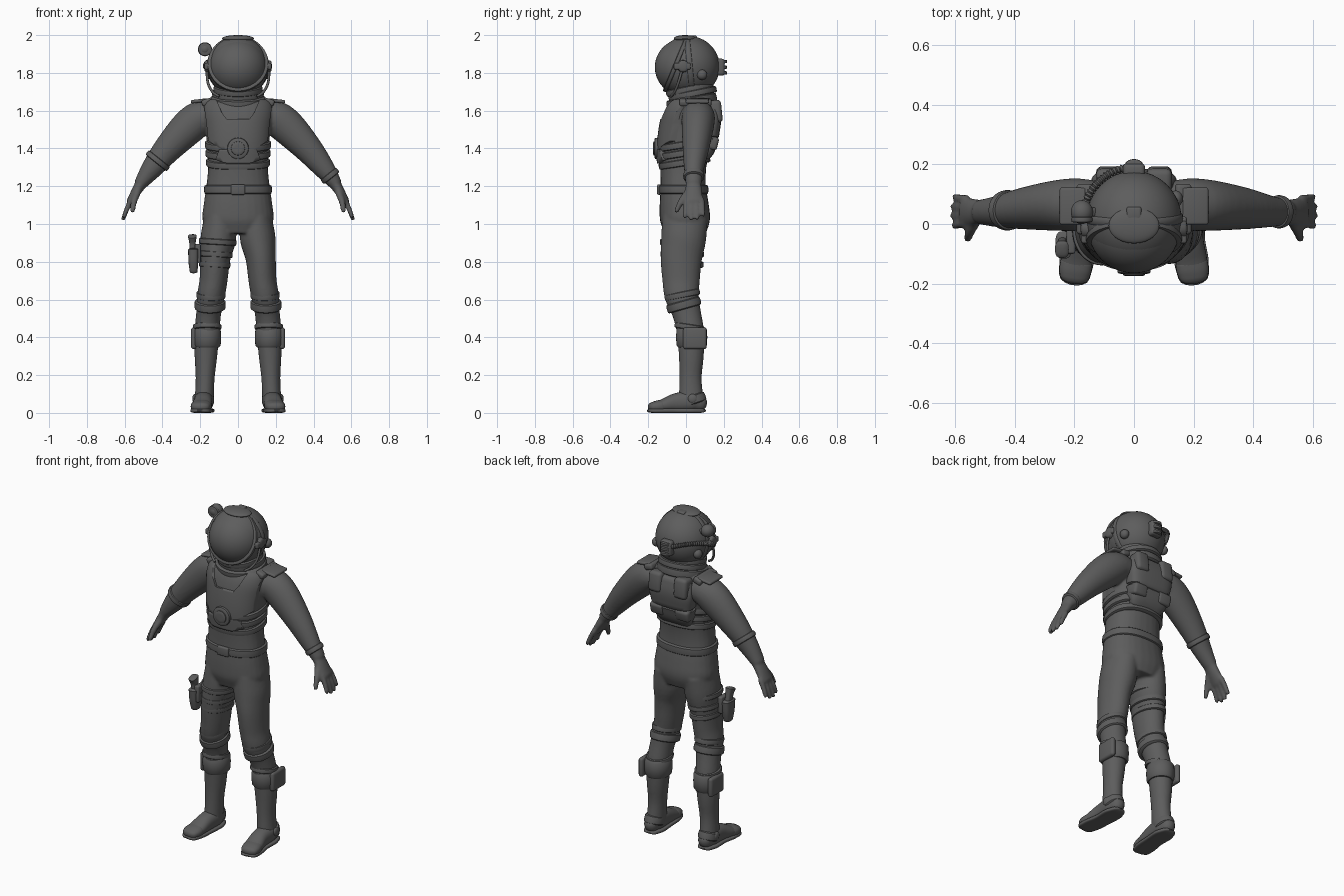
import bpy, bmesh, math
from mathutils import Vector, Matrix

cube = bpy.data.objects.get("Cube")
if cube:
    bpy.data.objects.remove(cube)

GREY = bpy.data.materials.new("suit_grey")
GREY.use_nodes = True
GREY.diffuse_color = (0.11, 0.11, 0.11, 1)
GREY.node_tree.nodes["Principled BSDF"].inputs["Base Color"].default_value = (0.11, 0.11, 0.11, 1)
Y, Z = Vector((0, 1, 0)), Vector((0, 0, 1))


def finish(name, bm, angle=40):
    bmesh.ops.recalc_face_normals(bm, faces=bm.faces[:])
    me = bpy.data.meshes.new(name)
    bm.to_mesh(me)
    bm.free()
    me.shade_smooth()
    me.set_sharp_from_angle(angle=math.radians(angle))
    me.materials.append(GREY)
    ob = bpy.data.objects.new(name, me)
    bpy.context.collection.objects.link(ob)
    return ob


def spline(pts, steps):
    """Catmull-Rom through points of (x, y, z, radius a, radius b)."""
    p = [Vector(q) for q in pts]
    p = [p[0] * 2 - p[1]] + p + [p[-1] * 2 - p[-2]]
    out = []
    for i in range(1, len(p) - 2):
        a, b, c, d = p[i - 1:i + 3]
        for k in range(steps):
            t = k / steps
            out.append((b * 2 + (c - a) * t + (a * 2 - b * 5 + c * 4 - d) * t * t
                        + (b * 3 - a - c * 3 + d) * t ** 3) * 0.5)
    return out + [p[-2]]


def loft(bm, pts, ref=Y, sides=28, power=2.0, steps=4, dome=0.0):
    """Closed tube with superelliptic sections; radius b lies along ref."""
    p = spline(pts, steps) if steps > 1 else [Vector(q) for q in pts]
    rows = []
    for i, q in enumerate(p):
        t = Vector(p[min(i + 1, len(p) - 1)][:3]) - Vector(p[max(i - 1, 0)][:3])
        rows.append((Vector(q[:3]), t.normalized(), q[3], q[4]))
    if dome:
        for end, sign in ((0, -1), (-1, 1)):
            c, t, ra, rb = rows[end]
            for deg in (30, 55, 78):
                s, k = math.sin(math.radians(deg)), math.cos(math.radians(deg))
                row = (c + t * sign * s * dome * min(ra, rb), t, ra * k, rb * k)
                rows.insert(0, row) if sign < 0 else rows.append(row)
    rings = []
    for c, t, ra, rb in rows:
        b = (ref - t * ref.dot(t)).normalized()
        a = b.cross(t)
        ring = []
        for j in range(sides):
            u = math.tau * j / sides
            x, y = (math.copysign(abs(f(u)) ** (2 / power), f(u)) for f in (math.cos, math.sin))
            ring.append(bm.verts.new(c + a * x * ra + b * y * rb))
        rings.append(ring)
    for r, s in zip(rings, rings[1:]):
        for j in range(sides):
            k = (j + 1) % sides
            bm.faces.new((r[j], r[k], s[k], s[j]))
    bm.faces.new(rings[0])
    bm.faces.new(rings[-1])


def tube(name, pts, **kw):
    bm = bmesh.new()
    loft(bm, pts, **kw)
    return finish(name, bm)


def band(name, c, n, ra, rb, h, ref=Y, power=2.0, edge=0.01):
    """Rounded strap around a limb, with its axis along n."""
    c, n = Vector(c), Vector(n).normalized()
    prof = ((-.5, 2), (-.48, .8), (-.38, .2), (0, 0), (.38, .2), (.48, .8), (.5, 2))
    pts = [(*(c + n * h * o), ra - edge * e, rb - edge * e) for o, e in prof]
    return tube(name, pts, ref=ref, steps=1, sides=48, power=power)


def block(name, loc, size, rot=(0, 0, 0), bevel=0.008):
    bm = bmesh.new()
    bmesh.ops.create_cube(bm, size=1)
    bmesh.ops.scale(bm, vec=size, verts=bm.verts)
    bmesh.ops.bevel(bm, geom=bm.edges[:], offset=bevel, segments=3, profile=0.5, affect='EDGES')
    ob = finish(name, bm)
    ob.location, ob.rotation_euler = loc, rot
    return ob


def ball(name, loc, radii):
    bm = bmesh.new()
    bmesh.ops.create_uvsphere(bm, u_segments=48, v_segments=32, radius=1)
    bmesh.ops.scale(bm, vec=radii, verts=bm.verts)
    bmesh.ops.translate(bm, vec=loc, verts=bm.verts)
    return finish(name, bm)


TORSO = [(0, -.005, .95, .15, .11), (0, -.005, 1.02, .188, .132), (0, -.01, 1.1, .182, .13),
         (0, -.015, 1.2, .168, .12), (0, -.015, 1.3, .158, .122), (0, -.01, 1.4, .162, .133),
         (0, .005, 1.5, .172, .137), (0, .02, 1.58, .182, .132), (0, .035, 1.645, .165, .11),
         (0, .035, 1.7, .1, .09)]


def panel(name, outline, grow, front=True):
    """Conforming plate: a grown torso intersected with an extruded outline."""
    ob = tube(name, [(x, y, z, a + grow, b + grow) for x, y, z, a, b in TORSO],
              power=2.3, sides=48)
    bm = bmesh.new()
    pts = outline + [(-x, z) for x, z in reversed(outline)]
    face = bm.faces.new([bm.verts.new((x, -.4 if front else .4, z)) for x, z in pts])
    ext = bmesh.ops.extrude_face_region(bm, geom=[face])["geom"]
    bmesh.ops.translate(bm, vec=(0, .39 if front else -.39, 0),
                        verts=[v for v in ext if isinstance(v, bmesh.types.BMVert)])
    cutter = finish("panel_cutter", bm)
    mod = ob.modifiers.new("cut", 'BOOLEAN')
    mod.operation, mod.object, mod.solver = 'INTERSECT', cutter, 'EXACT'
    me = bpy.data.meshes.new_from_object(ob.evaluated_get(bpy.context.evaluated_depsgraph_get()))
    ob.modifiers.clear()
    ob.data = me
    bpy.data.objects.remove(cutter)


# Suit: torso, arms, hands and legs fused into one skin
body = bmesh.new()
loft(body, TORSO, power=2.3)
for s in (1, -1):
    loft(body, [(s * .12, .065, 1.57, .07, .08), (s * .19, .065, 1.565, .09, .088),
                (s * .26, .062, 1.515, .094, .085), (s * .37, .052, 1.40, .076, .07),
                (s * .455, .042, 1.295, .057, .053), (s * .515, .04, 1.215, .036, .042)], dome=.6)
    loft(body, [(s * .505, .04, 1.225, .032, .038), (s * .54, .04, 1.17, .026, .046),
                (s * .572, .042, 1.115, .02, .05)], dome=.5)
    for k in range(4):
        y, drop = .002 + .027 * k, (.012, 0, .004, .022)[k]
        loft(body, [(s * .562, y, 1.13, .016, .015), (s * .588, y * 1.1 - .004, 1.08, .014, .014),
                    (s * (.607 - drop / 3), y * 1.2 - .008, 1.028 + drop, .012, .012)], sides=14, dome=1)
    loft(body, [(s * .53, .015, 1.175, .02, .02), (s * .55, -.025, 1.12, .017, .017),
                (s * .558, -.05, 1.07, .013, .013)], sides=14, dome=1)
    loft(body, [(s * .095, -.005, 1.03, .085, .12), (s * .105, -.013, .92, .094, .119),
                (s * .12, -.025, .82, .08, .11), (s * .13, -.026, .7, .074, .099),
                (s * .143, -.022, .62, .073, .091), (s * .155, .003, .53, .066, .076),
                (s * .165, .025, .42, .066, .072), (s * .17, .028, .3, .06, .066),
                (s * .174, .024, .18, .05, .059), (s * .18, .028, .05, .051, .068)])
suit = finish("suit_body", body, 180)
mod = suit.modifiers.new("fuse", 'REMESH')
mod.mode, mod.voxel_size, mod.use_smooth_shade = 'VOXEL', .008, True
mod = suit.modifiers.new("soften", 'SMOOTH')
mod.factor, mod.iterations = .5, 5

# Boots, calf cuffs and knee bands
for s, side in ((1, "left"), (-1, "right")):
    foot = [(.182, .075, .05, .04, .042), (.182, .03, .06, .052, .053), (.184, -.05, .055, .049, .05),
            (.192, -.12, .04, .053, .034), (.2, -.175, .032, .047, .024)]
    tube(side + "_boot", [(s * x, *q) for x, *q in foot], ref=Z, dome=.9, power=2.3)
    tube(side + "_sole", [(s * x, y, .012, a + .005, .012) for x, y, z, a, b in foot],
         ref=Z, dome=2.6, power=4)
    tube(side + "_toe_cap", [(s * .193, -.13, .036, .054, .034), (s * .197, -.155, .034, .054, .031),
                             (s * .2, -.178, .031, .049, .026)], ref=Z, dome=.9, power=2.4)
    band(side + "_heel_counter", (s * .182, .04, .07), (0, -.35, 1), .056, .067, .05)
    ball(side + "_ankle_disc", (s * .23, .035, .075), (.012, .025, .025))
    band(side + "_knee_band", (s * .148, -.012, .572), (0, -.28, 1), .083, .093, .048)
    band(side + "_upper_knee_fold", (s * .143, -.02, .625), (0, -.2, 1), .078, .095, .035)
    band(side + "_calf_cuff", (s * .165, .03, .4), (0, 0, 1), .076, .083, .11, edge=.014)
    band(side + "_cuff_rim", (s * .163, .018, .455), (0, .15, 1), .076, .08, .03)
    block(side + "_calf_pad", (s * .234, .047, .395), (.03, .125, .115), bevel=.014)
    # Shoulder plates and straps
    block(side + "_shoulder_plate", (s * .205, .06, 1.652), (.09, .125, .018), (0, s * .12, 0))
    block(side + "_shoulder_strap", (s * .165, .05, 1.645), (.055, .17, .035), (0, s * .3, 0), .012)
    # Helmet ear units
    tube(side + "_ear_disc", [(s * .135, -.015, 1.835, .035, .035), (s * .172, -.015, 1.835, .03, .03)],
         steps=1, dome=.25)
    block(side + "_ear_box", (s * .165, -.02, 1.835), (.025, .09, .035))
    ball(side + "_jaw_knob", (s * .14, .085, 1.79), (.024, .027, .027))
    tube(side + "_jaw_pipe", [(s * .165, -.02, 1.82, .007, .007), (s * .16, -.04, 1.75, .007, .007),
                              (s * .135, -.06, 1.70, .007, .007), (s * .1, -.08, 1.675, .007, .007)], sides=12)

# Sleeve cuffs sit at different heights
band("left_cuff", (.487, .041, 1.255), (.62, 0, -.78), .054, .056, .032)
band("right_cuff", (-.425, .046, 1.335), (-.62, 0, -.78), .073, .068, .032)

# Belt and waist
band("belt", (0, -.013, 1.182), (0, 0, 1), .18, .132, .05, power=2.3)
block("belt_buckle", (0, -.142, 1.182), (.075, .022, .055))
for i, z in enumerate((1.325, 1.375, 1.42)):
    band(f"vest_rib_{i + 1}", (0, -.008, z), (0, -.16, 1), .17 + .003 * i, .138 + .004 * i, .038, power=2.3)

# Chest plate and emblem-free round control
panel("chest_plate", [(.06, 1.555), (.085, 1.59), (.115, 1.66), (.185, 1.66), (.168, 1.54),
                      (.158, 1.44), (.1, 1.405), (.05, 1.375)], .012)
panel("abdomen_plate", [(.1, 1.395), (.12, 1.34), (.06, 1.32)], .016)
band("control_ring", (0, -.15, 1.4), (0, 1, 0), .057, .057, .035, ref=Z)
band("control_button", (0, -.16, 1.4), (0, 1, 0), .038, .038, .03, ref=Z)

# Backpack
tube("lower_pack", [(0, .085, 1.36, .105, .04), (0, .105, 1.4, .125, .05), (0, .115, 1.455, .135, .055)],
     power=3.5, dome=.3)
tube("upper_pack", [(0, .115, 1.47, .135, .06), (0, .125, 1.55, .145, .06), (0, .115, 1.62, .13, .055)],
     power=3.5, dome=.35)
for s, side in ((1, "left"), (-1, "right")):
    block(side + "_pack_pad", (s * .085, .15, 1.595), (.085, .08, .12), (.1, 0, 0), .02)
    block(side + "_pack_flap", (s * .085, .135, 1.43), (.09, .07, .07), (-.25, 0, 0), .016)

# Neck rings
band("collar_base", (0, .03, 1.65), (0, -.17, 1), .148, .135, .05, edge=.012)
band("collar_ring", (0, .035, 1.69), (0, -.2, 1), .138, .13, .035)
band("helmet_seal", (0, .02, 1.715), (0, -.22, 1), .13, .128, .035)

# Helmet
ball("helmet_shell", (0, .013, 1.833), (.16, .165, .162))
ball("visor", (0, -.01, 1.83), (.155, .155, .152))
band("visor_rim", (0, -.052, 1.847), (0, -.92, .38), .162, .16, .024, ref=Z)
band("helmet_strap", (0, .02, 1.834), (0, 1, .1), .165, .163, .03, ref=Z, edge=.005)
ball("crown_plate", (0, -.005, 1.982), (.085, .06, .018))
block("crown_ridge", (0, .035, 1.988), (.05, .045, .02))
block("rear_valve", (0, .18, 1.83), (.075, .05, .09), bevel=.015)
for i, z in enumerate((1.8, 1.83, 1.86)):
    band(f"valve_ring_{i + 1}", (0, .198, z), (0, 0, 1), .03, .02, .018, edge=.006)

# Ribbed air hose from the rear valve to the right ear
hose = []
for i in range(49):
    u = math.radians(90 + 95 * i / 48)
    r = .014 if i % 2 else .009
    hose.append((.172 * math.cos(u), .013 + .178 * math.sin(u),
                 1.83 + .035 * math.sin(math.pi * i / 48), r, r))
tube("air_hose", hose, ref=Z, steps=1, sides=12)

# Helmet lamp
ball("lamp", (-.175, .04, 1.925), (.037, .04, .037))
band("lamp_rim", (-.175, .015, 1.925), (0, 1, 0), .036, .036, .02, ref=Z)
block("lamp_bracket", (-.145, .04, 1.915), (.06, .03, .03), (0, .5, 0))

# Thigh holster
for i, (z, x, a) in enumerate(((.905, -.108, .1), (.84, -.117, .089), (.785, -.123, .083))):
    band(f"thigh_strap_{i + 1}", (x, -.02, z), (.06, 0, 1), a, .119 - .003 * i, .032, edge=.006)
tube("holster", [(-.235, -.07, .745, .02, .028), (-.236, -.07, .8, .026, .04), (-.236, -.07, .865, .028, .046)],
     power=3, dome=.3)
tube("tool_handle", [(-.24, -.07, .86, .016, .026), (-.241, -.075, .9, .017, .024), (-.242, -.085, .935, .023, .03)],
     power=3, dome=.3)
block("holster_mount", (-.212, -.06, .845), (.03, .08, .1))
